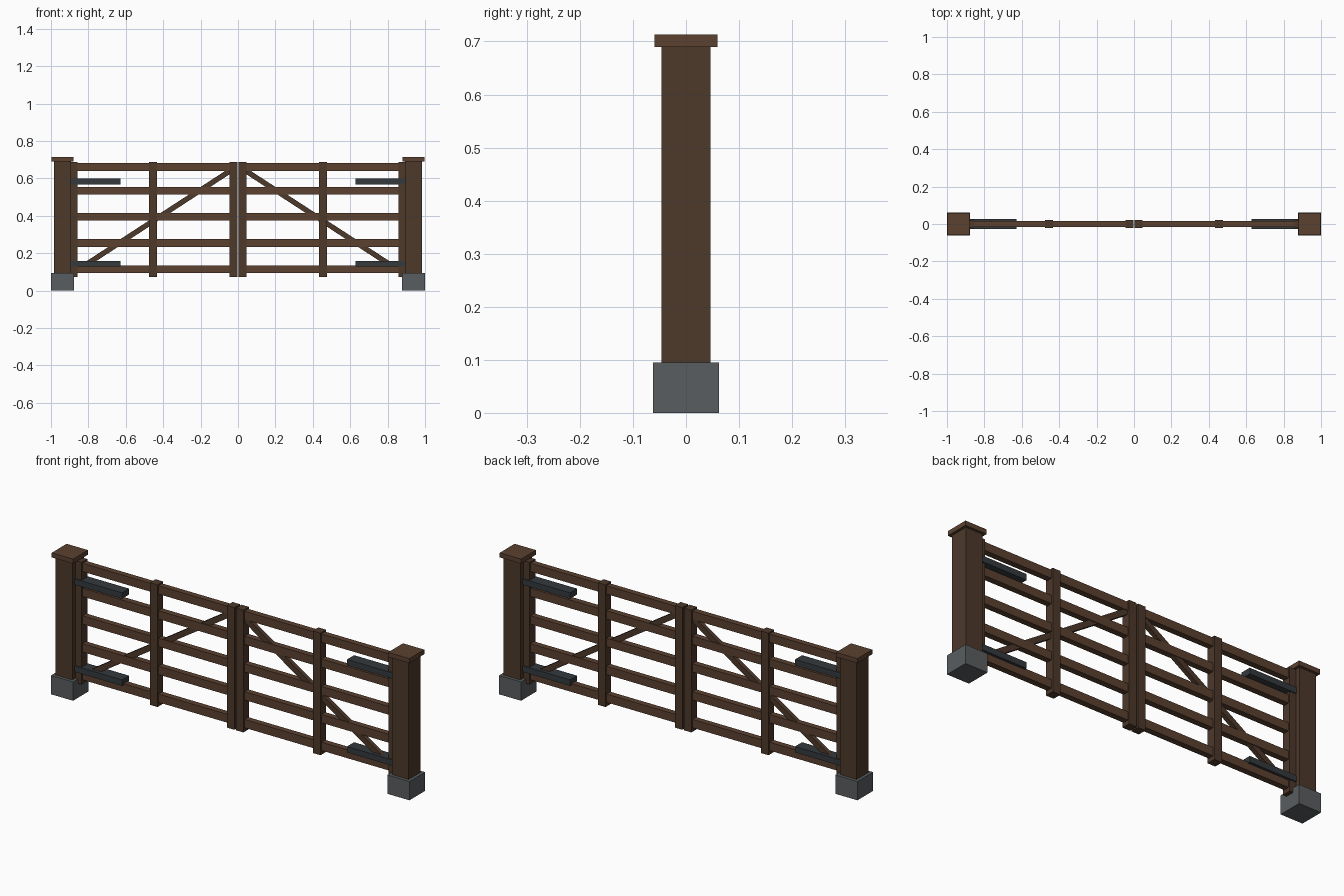
import bpy, math

if "Cube" in bpy.data.objects:
    bpy.data.objects.remove(bpy.data.objects["Cube"])


def mat(name, col):
    m = bpy.data.materials.new(name)
    m.diffuse_color = (*col, 1)
    m.use_nodes = True
    m.node_tree.nodes["Principled BSDF"].inputs["Base Color"].default_value = m.diffuse_color
    return m


WOOD = mat("dark_wood", (0.075, 0.040, 0.023))
RAIL = mat("rail_wood", (0.105, 0.053, 0.030))
STONE = mat("footing_grey", (0.10, 0.11, 0.115))
IRON = mat("dark_iron", (0.035, 0.042, 0.048))


def box(name, x, y, z, m):
    """Box from (min, max) ranges on each axis."""
    bpy.ops.mesh.primitive_cube_add(size=1, location=[(a + b) / 2 for a, b in (x, y, z)])
    o = bpy.context.object
    o.name = name
    o.scale = [b - a for a, b in (x, y, z)]
    bpy.ops.object.transform_apply(location=False, rotation=False, scale=True)
    o.data.materials.append(m)
    return o


for side, s in (("left", -1), ("right", 1)):
    def part(name, x0, x1, hy, z0, z1, m):
        return box(f"{side}_{name}", sorted((s * x0, s * x1)), (-hy, hy), (z0, z1), m)

    # Post with footing and cap
    part("footing", 0.877, 1.0, 0.062, 0, 0.095, STONE)
    part("post", 0.892, 0.985, 0.0465, 0.001, 0.69, WOOD)
    part("post_cap", 0.879, 0.998, 0.0595, 0.69, 0.713, RAIL)

    # Uprights of the gate leaf
    for name, a, b in (("meeting_stile", 0.004, 0.046), ("middle_stile", 0.433, 0.476),
                       ("hinge_stile", 0.857, 0.9)):
        part(name, a, b, 0.0225, 0.072, 0.688, WOOD)

    # Five horizontal rails
    for i, z in enumerate((0.114, 0.254, 0.395, 0.534, 0.66)):
        part(f"rail_{i + 1}", 0.02, 0.88, 0.015, z - 0.021, z + 0.021, RAIL)

    # Diagonal brace from lower hinge to upper meeting corner
    x0, z0, x1, z1 = 0.857, 0.11, 0.03, 0.648
    length = math.hypot(x1 - x0, z1 - z0)
    brace = box(f"{side}_brace", (-length / 2, length / 2), (-0.011, 0.011), (-0.014, 0.014), WOOD)
    brace.location = (s * (x0 + x1) / 2, 0, (z0 + z1) / 2)
    brace.rotation_euler.y = s * math.atan2(z1 - z0, x0 - x1)

    # Hinge straps
    for name, z in (("lower_hinge", 0.144), ("upper_hinge", 0.583)):
        part(name, 0.628, 0.895, 0.028, z - 0.015, z + 0.015, IRON)
